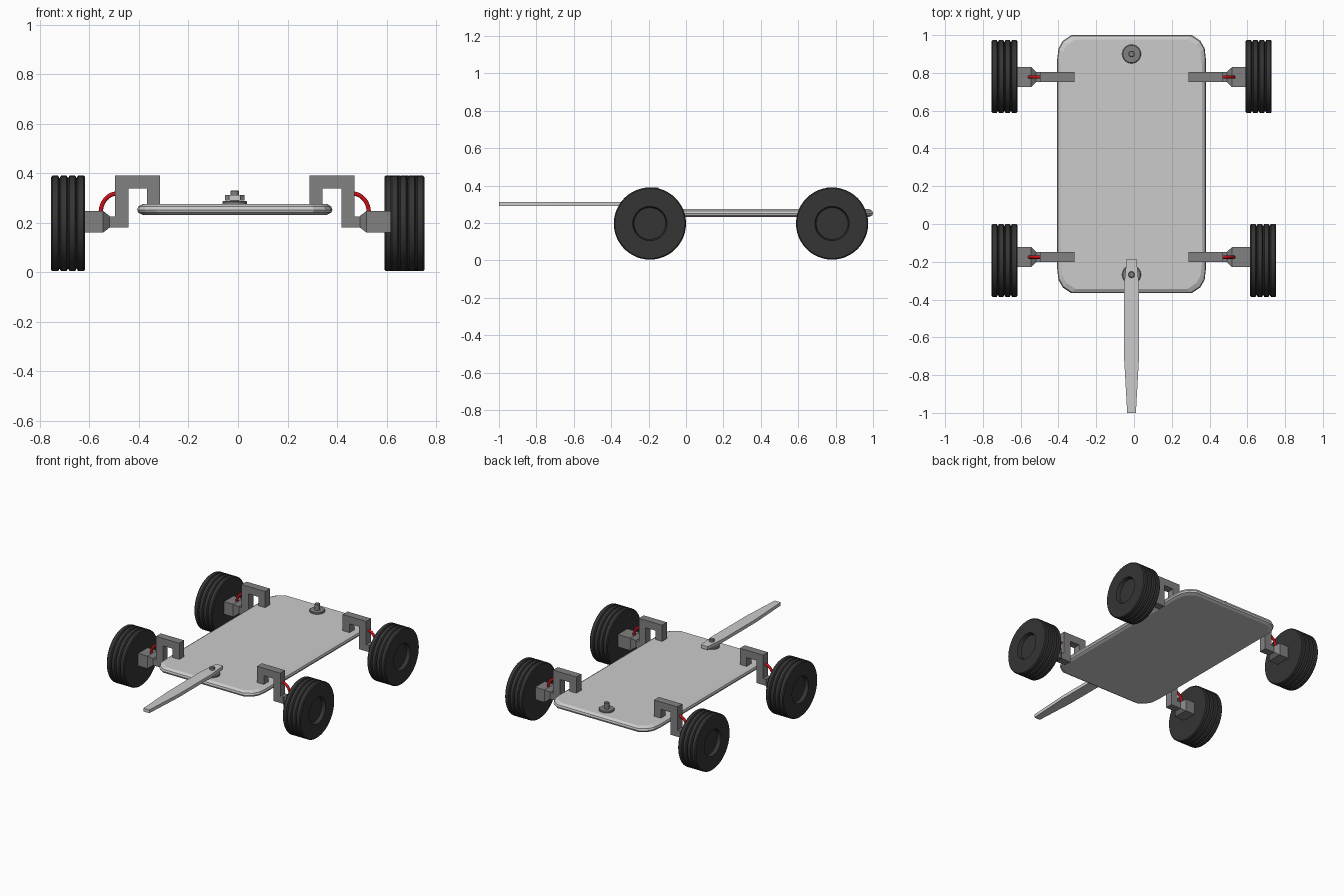
import bpy, bmesh
from math import cos, sin, pi
from mathutils import Matrix, Vector

if "Cube" in bpy.data.objects:
    bpy.data.objects.remove(bpy.data.objects["Cube"])

CX = -0.013          # symmetry plane of the chassis
AXLES = {"rear": 0.778, "front": -0.175}
WHEEL_Y = {"rear": 0.781, "front": -0.193}


def material(name, rgb):
    m = bpy.data.materials.new(name)
    m.diffuse_color = (*rgb, 1)
    m.use_nodes = True
    m.node_tree.nodes["Principled BSDF"].inputs["Base Color"].default_value = m.diffuse_color
    return m


RUBBER = material("rubber", (0.035, 0.035, 0.035))
STEEL = material("dark_steel", (0.22, 0.22, 0.22))
RED = material("red_hose", (0.6, 0.005, 0.01))


def finish(name, bm, mat=None, smooth=False):
    bmesh.ops.recalc_face_normals(bm, faces=bm.faces)
    me = bpy.data.meshes.new(name)
    bm.to_mesh(me)
    bm.free()
    ob = bpy.data.objects.new(name, me)
    bpy.context.collection.objects.link(ob)
    if mat:
        me.materials.append(mat)
    if smooth:
        bpy.ops.object.select_all(action='DESELECT')
        ob.select_set(True)
        bpy.context.view_layer.objects.active = ob
        bpy.ops.object.shade_smooth_by_angle(angle=0.5)
    return ob


def loft(name, rings, mat=None):
    """Skin a list of matching point rings and cap both ends."""
    bm = bmesh.new()
    vs = [[bm.verts.new(p) for p in r] for r in rings]
    n = len(vs[0])
    for a, b in zip(vs, vs[1:]):
        for i in range(n):
            j = (i + 1) % n
            bm.faces.new((a[i], a[j], b[j], b[i]))
    bm.faces.new(vs[0])
    bm.faces.new(vs[-1])
    return finish(name, bm, mat)


def lathe(name, profile, centre, mat, side=1, axis='X', steps=48):
    """Spin (along, radius) points around the x or z axis."""
    bm = bmesh.new()
    vs = []
    for a, r in profile:
        p = (a * side, 0, r) if axis == 'X' else (r, 0, a)
        vs.append(bm.verts.new(p))
    edges = [bm.edges.new(e) for e in zip(vs, vs[1:])]
    bmesh.ops.spin(bm, geom=vs + edges, cent=(0, 0, 0), angle=2 * pi, steps=steps,
                   axis=(1, 0, 0) if axis == 'X' else (0, 0, 1))
    bmesh.ops.remove_doubles(bm, verts=bm.verts, dist=1e-5)
    bmesh.ops.translate(bm, verts=bm.verts, vec=centre)
    return finish(name, bm, mat, True)


# Deck: rounded plate with bevelled rim
CORNER = [(0.0, 0.13), (0.007, 0.07), (0.03, 0.03), (0.075, 0.0)]


def deck_ring(inset, z):
    hx, y0, y1 = 0.394 - inset, -0.366 + inset, 1.0 - inset
    ring = [(-hx + a, y1 - b) for a, b in CORNER]
    ring += [(hx - a, y1 - b) for a, b in reversed(CORNER)]
    ring += [(hx - a, y0 + b) for a, b in CORNER]
    ring += [(-hx + a, y0 + b) for a, b in reversed(CORNER)]
    return [(CX + x, y, z) for x, y in ring]


loft("deck", [deck_ring(0.022, 0.232), deck_ring(0.004, 0.241), deck_ring(0, 0.252),
              deck_ring(0.004, 0.265), deck_ring(0.022, 0.276)])

# Tyre profile: outer face recess, four tread ribs, inner face
W, R = 0.138, 0.193
tyre = [(W - 0.025, 0), (W - 0.025, 0.085), (W, 0.092), (W, R - 0.006)]
pitch = W / 4
for i in range(4):
    x = W - i * pitch
    tyre += [(x - 0.006, R), (x - pitch + 0.006, R)]
    if i < 3:
        tyre.append((x - pitch, R - 0.011))
tyre += [(0, R - 0.006), (0, 0)]


def square(x, y, z, h, v):
    return [(x, y - h, z - v), (x, y + h, z - v), (x, y + h, z + v), (x, y - h, z + v)]


# Suspension at each corner; offsets are measured outward from CX
BRACKET = [(0.302, 0.26), (0.302, 0.39), (0.484, 0.39), (0.484, 0.226), (0.51, 0.226),
           (0.51, 0.18), (0.43, 0.18), (0.43, 0.338), (0.355, 0.338), (0.355, 0.26)]
for end, y in AXLES.items():
    for label, s in (("left", -1), ("right", 1)):
        tag = f"{end}_{label}"
        extra = 0.024 if tag == "front_right" else 0
        inner = 0.604 + extra
        lathe("wheel_" + tag, tyre, (CX + s * inner, WHEEL_Y[end], 0.1975), RUBBER, s)
        loft("bracket_" + tag,
             [[(CX + s * a, y + d, z) for a, z in BRACKET] for d in (-0.027, 0.027)], STEEL)
        loft("axle_block_" + tag,
             [square(CX + s * a, y, 0.204, h, v) for a, h, v in
              ((0.506, 0.028, 0.024), (0.532, 0.053, 0.044), (inner + 0.005, 0.053, 0.044))],
             STEEL)
        # Red hose: quarter arc from bracket to axle block
        cu = bpy.data.curves.new("hose_" + tag, 'CURVE')
        cu.dimensions = '3D'
        cu.bevel_depth = 0.009
        cu.bevel_resolution = 3
        cu.use_fill_caps = True
        sp = cu.splines.new('POLY')
        sp.points.add(10)
        for i, p in enumerate(sp.points):
            t = i / 10 * pi / 2
            p.co = (CX + s * (0.475 + 0.066 * sin(t)), y, 0.242 + 0.076 * cos(t), 1)
        cu.materials.append(RED)
        bpy.context.collection.objects.link(bpy.data.objects.new("hose_" + tag, cu))

# Pivot pins on the deck
PIN = [(0.27, 0), (0.27, 0.05), (0.284, 0.05), (0.288, 0.046),
       (0.288, 0.017), (0.328, 0.017), (0.331, 0.013), (0.331, 0)]
for end, y in (("front", -0.268), ("rear", 0.9)):
    lathe("pivot_pin_" + end, PIN, (CX, y, 0), STEEL, axis='Z', steps=24)

# Tow bar: tapered flat bar on the front pin
BAR = [(0.026, -0.185), (0.040, -0.33), (0.040, -0.7), (0.023, -1.0)]
outline = [(CX + a, y) for a, y in BAR] + [(CX - a, y) for a, y in reversed(BAR)]
loft("tow_bar", [[(x, y, z) for x, y in outline] for z in (0.29, 0.313)])
